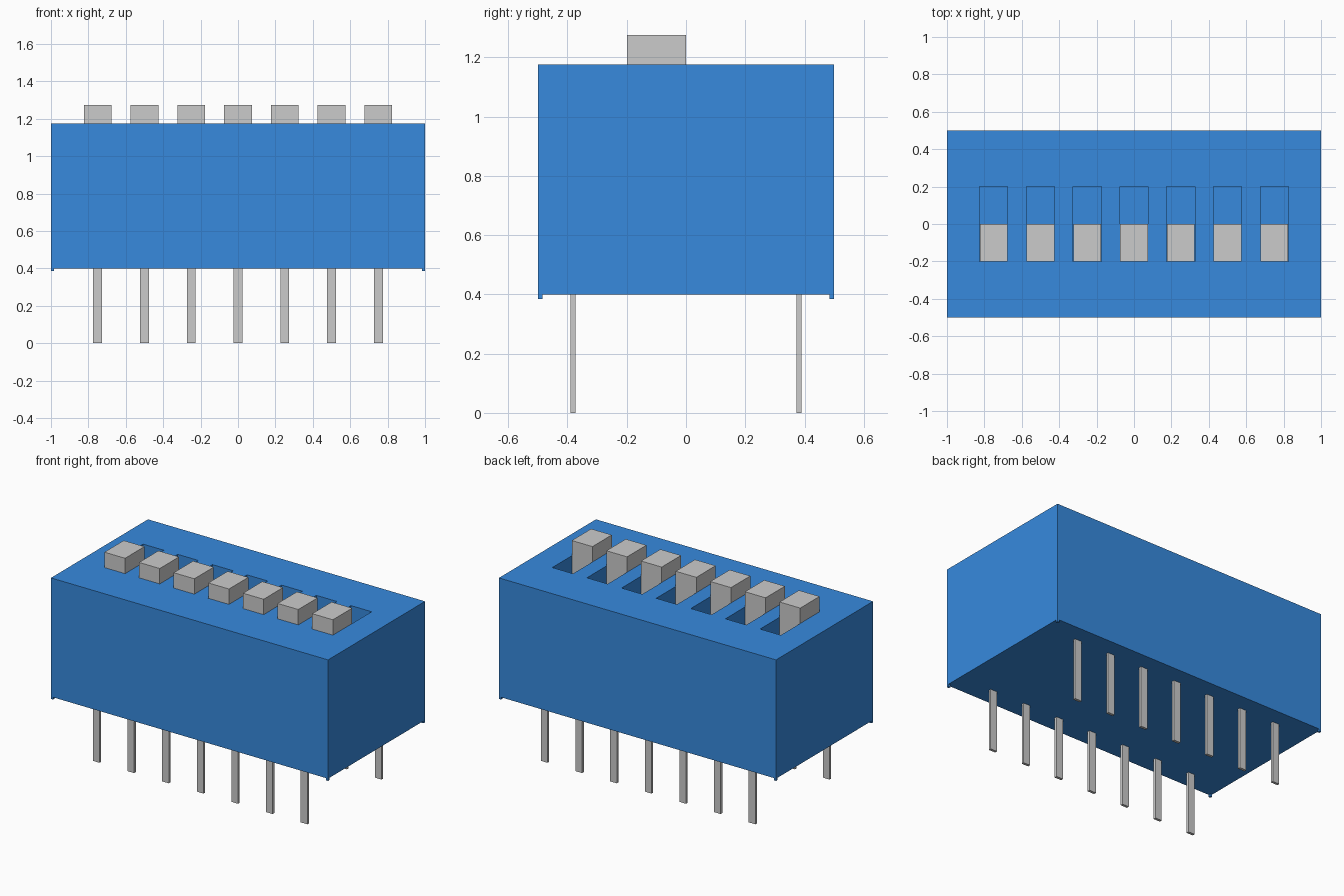
import bpy, bmesh
from mathutils import Matrix, Vector

if "Cube" in bpy.data.objects:
    bpy.data.objects.remove(bpy.data.objects["Cube"])

blue = bpy.data.materials.new("blue_plastic")
blue.diffuse_color = (0.038, 0.254, 0.73, 1)
blue.use_nodes = True
blue.node_tree.nodes["Principled BSDF"].inputs["Base Color"].default_value = blue.diffuse_color


def boxes(name, spans, mat=None):
    """One object made of axis-aligned boxes, each given as (low corner, high corner)."""
    bm = bmesh.new()
    for lo, hi in spans:
        lo, hi = Vector(lo), Vector(hi)
        m = Matrix.Translation((lo + hi) / 2) @ Matrix.Diagonal((*(hi - lo), 1))
        bmesh.ops.create_cube(bm, size=1, matrix=m)
    mesh = bpy.data.meshes.new(name)
    bm.to_mesh(mesh)
    bm.free()
    ob = bpy.data.objects.new(name, mesh)
    bpy.context.collection.objects.link(ob)
    if mat:
        mesh.materials.append(mat)
    return ob


BASE, TOP, FLOOR = 0.4, 1.175, 0.975
xs = [0.25 * i for i in range(-3, 4)]

# Housing with seven slots cut in its top
housing = boxes("housing", [((-1, -0.5, BASE), (1, 0.5, TOP))], blue)
cutter = boxes("slot_cutter", [((x - 0.075, -0.2, FLOOR), (x + 0.075, 0.2, TOP + 0.1)) for x in xs], blue)
cutter.hide_render = True
cutter.hide_set(True)
cut = housing.modifiers.new("slots", 'BOOLEAN')
cut.operation = 'DIFFERENCE'
cut.solver = 'EXACT'
cut.object = cutter

# Tiny standoff feet at the four corners
f = 0.015
boxes("corner_feet", [((cx - f / 2, cy - f / 2, BASE - f), (cx + f / 2, cy + f / 2, BASE))
                      for cx in (-1 + f / 2, 1 - f / 2) for cy in (-0.5 + f / 2, 0.5 - f / 2)], blue)

# Slider and a front and back pin for each switch
for i, x in enumerate(xs, 1):
    boxes(f"slider_{i}", [((x - 0.0745, -0.1995, FLOOR), (x + 0.0745, 0, 1.275))])
    for side, y in (("front", -0.382), ("back", 0.382)):
        boxes(f"{side}_pin_{i}", [((x - 0.024, y - 0.0085, 0), (x + 0.024, y + 0.0085, BASE))])
